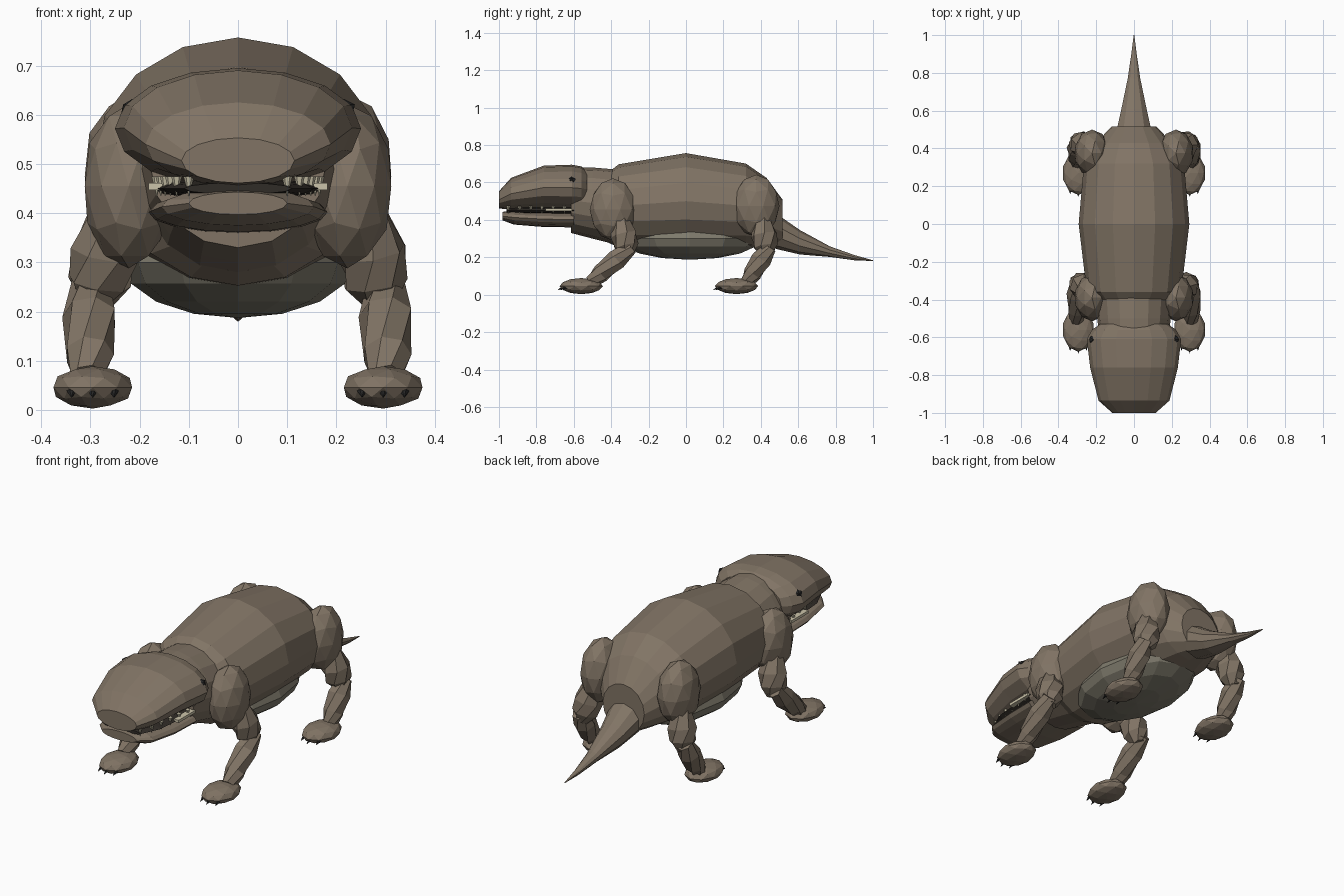
import bpy, bmesh
from math import pi, sin, cos
from mathutils import Vector, Matrix

if "Cube" in bpy.data.objects:
    bpy.data.objects.remove(bpy.data.objects["Cube"])


def mat(name, r, g, b):
    m = bpy.data.materials.new(name)
    m.diffuse_color = (r, g, b, 1)
    m.use_nodes = True
    m.node_tree.nodes["Principled BSDF"].inputs["Base Color"].default_value = m.diffuse_color
    return m


HIDE = mat("hide", 0.22, 0.175, 0.13)
BELLY = mat("belly_skin", 0.21, 0.195, 0.15)
DARK = mat("dark", 0.02, 0.02, 0.02)
MOUTH = mat("mouth_lining", 0.03, 0.025, 0.02)
TOOTH = mat("tooth_ivory", 0.6, 0.55, 0.4)


def finish(bm, name, material):
    bmesh.ops.recalc_face_normals(bm, faces=bm.faces)
    me = bpy.data.meshes.new(name)
    bm.to_mesh(me)
    bm.free()
    me.materials.append(material)
    ob = bpy.data.objects.new(name, me)
    bpy.context.collection.objects.link(ob)
    return ob


def skin(bm, rings):
    """Bridge vertex rings and cap both ends."""
    n = len(rings[0])
    for a, b in zip(rings, rings[1:]):
        for i in range(n):
            bm.faces.new((a[i], a[(i + 1) % n], b[(i + 1) % n], b[i]))
    bm.faces.new(rings[0])
    bm.faces.new(rings[-1])


def loft(name, sections, sides, material):
    """Elliptical sections along y: (y, centre z, half width, half height)."""
    bm = bmesh.new()
    skin(bm, [[bm.verts.new((rx * sin(2 * pi * i / sides), y, cz + rz * cos(2 * pi * i / sides)))
               for i in range(sides)] for y, cz, rx, rz in sections])
    return finish(bm, name, material)


def limb(name, p, q, profile, sides, material):
    """Tapered spindle from p to q with (position, radius) profile."""
    p, q = Vector(p), Vector(q)
    rot = (q - p).to_track_quat('Z', 'Y')
    bm = bmesh.new()
    rings = []
    for k, (t, r) in enumerate(profile):
        rings.append([bm.verts.new(p.lerp(q, t) + rot @ Vector(
            (r * cos(2 * pi * (i + k / 2) / sides), r * sin(2 * pi * (i + k / 2) / sides), 0)))
            for i in range(sides)])
    skin(bm, rings)
    return finish(bm, name, material)


def blob(name, c, r, material, sub=2):
    bm = bmesh.new()
    bmesh.ops.create_icosphere(bm, subdivisions=sub, radius=1,
                               matrix=Matrix.Translation(c) @ Matrix.Diagonal((*r, 1)))
    return finish(bm, name, material)


def cone(name, p, q, r, material):
    return limb(name, p, q, [(0, r), (1, r * 0.08)], 6, material)


# Trunk, neck and belly
loft("body", [(-0.42, 0.465, 0.19, 0.185), (-0.36, 0.475, 0.25, 0.222), (0, 0.5, 0.293, 0.257),
              (0.32, 0.475, 0.265, 0.226), (0.43, 0.44, 0.2, 0.185), (0.515, 0.385, 0.12, 0.125)], 16, HIDE)
loft("neck", [(-0.615, 0.505, 0.18, 0.175), (-0.5, 0.49, 0.195, 0.19), (-0.38, 0.47, 0.205, 0.2)], 16, HIDE)
bm = bmesh.new()
bmesh.ops.create_uvsphere(bm, u_segments=12, v_segments=8, radius=1,
                          matrix=Matrix.Translation((0, 0.02, 0.3)) @ Matrix.Diagonal((0.235, 0.38, 0.113, 1)))
finish(bm, "belly", BELLY)

# Tail
loft("tail", [(0.48, 0.34, 0.1, 0.095), (0.61, 0.28, 0.07, 0.065), (0.77, 0.23, 0.035, 0.028),
              (0.9, 0.198, 0.015, 0.014), (1.0, 0.182, 0.002, 0.002)], 10, HIDE)

# Head, jaw and mouth
loft("upper_head", [(-1.0, 0.507, 0.115, 0.046), (-0.935, 0.54, 0.188, 0.085), (-0.76, 0.573, 0.232, 0.117),
                    (-0.61, 0.572, 0.25, 0.123), (-0.56, 0.568, 0.222, 0.118), (-0.53, 0.565, 0.18, 0.1)], 16, HIDE)
loft("lower_jaw", [(-0.98, 0.42, 0.1, 0.023), (-0.92, 0.413, 0.155, 0.038), (-0.76, 0.404, 0.178, 0.042),
                   (-0.6, 0.402, 0.182, 0.042)], 16, HIDE)
loft("mouth_interior", [(-0.96, 0.45, 0.11, 0.012), (-0.86, 0.45, 0.155, 0.02), (-0.6, 0.45, 0.175, 0.022)], 12, MOUTH)

for s in (-1, 1):
    side = "left" if s > 0 else "right"
    blob(f"eye_{side}", (s * 0.215, -0.612, 0.612), (0.025, 0.025, 0.02), DARK, 1)
    # Teeth along the jaw edge
    for i in range(6):
        y, x = -0.95 + 0.06 * i, 0.1 + 0.065 * (i / 5) ** 0.6
        cone(f"tooth_{side}_{i}", (s * x, y, 0.475), (s * x, y, 0.435), 0.011, TOOTH)
    bm = bmesh.new()
    bmesh.ops.create_cube(bm, size=1, matrix=Matrix.Translation((s * 0.168, -0.68, 0.454)) @
                          Matrix.Diagonal((0.028, 0.14, 0.014, 1)))
    finish(bm, f"tooth_row_{side}", TOOTH)

    # Legs: joint y, knee y, ankle y, foot y
    for end, jy, ty, ky, ay, fy in (("front", -0.39, -0.36, -0.305, -0.51, -0.56),
                                    ("rear", 0.375, 0.40, 0.435, 0.325, 0.27)):
        tag = f"{end}_{side}"
        blob("shoulder_" + tag if end == "front" else "hip_" + tag,
             (s * 0.222, jy, 0.455 if end == "front" else 0.475), (0.094, 0.125, 0.167), HIDE)
        limb("upper_leg_" + tag, (s * 0.25, ty, 0.43), (s * 0.29, ky, 0.21),
             [(0, 0.04), (0.5, 0.072), (0.78, 0.065), (1, 0.03)], 7, HIDE)
        limb("lower_leg_" + tag, (s * 0.3, ky + 0.01, 0.255), (s * 0.303, ay, 0.065),
             [(0, 0.04), (0.35, 0.056), (0.75, 0.05), (1, 0.036)], 7, HIDE)
        blob("foot_" + tag, (s * 0.295, fy, 0.046), (0.084, 0.116, 0.043), HIDE)
        # Claws
        for k in (-1, 0, 1):
            x = s * 0.295 + 0.043 * k
            y = fy - 0.1 + 0.014 * abs(k)
            cone(f"claw_{tag}_{k + 1}", (x, y + 0.01, 0.042), (x, y - 0.024, 0.026), 0.012, DARK)
